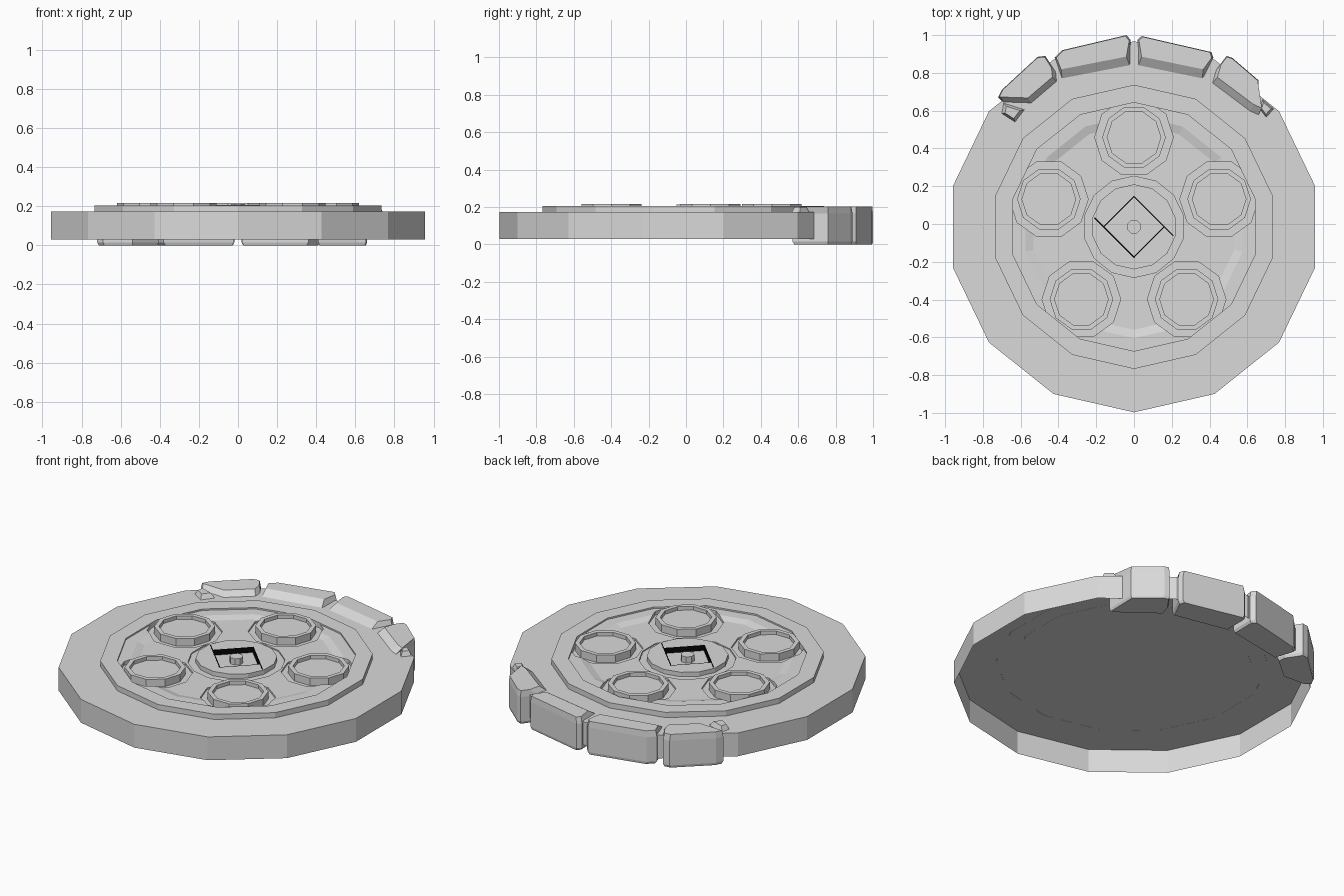
import bpy, bmesh, math
from mathutils import Vector

if "Cube" in bpy.data.objects:
    bpy.data.objects.remove(bpy.data.objects["Cube"], do_unlink=True)


def make_material(name, value):
    mat = bpy.data.materials.new(name)
    mat.use_nodes = True
    colour = (value, value, value, 1)
    mat.diffuse_color = colour
    mat.node_tree.nodes["Principled BSDF"].inputs["Base Color"].default_value = colour
    return mat


GREY = make_material("light grey", 0.7)
BLACK = make_material("black", 0.002)
CENTRE_Y = -0.015
DECK = 0.172      # top of the disc
SEAT = 0.1715     # parts sit just into the deck


def loft(name, rings, mat=GREY, open_foot=False):
    """Skin a stack of equal-sized point rings and cap the ends."""
    bm = bmesh.new()
    rows = [[bm.verts.new(p) for p in ring] for ring in rings]
    n = len(rows[0])
    for low, high in zip(rows, rows[1:]):
        for i in range(n):
            j = (i + 1) % n
            bm.faces.new((low[i], low[j], high[j], high[i]))
    if not open_foot:
        bm.faces.new(rows[0][::-1])
    bm.faces.new(rows[-1])
    bmesh.ops.recalc_face_normals(bm, faces=bm.faces)
    mesh = bpy.data.meshes.new(name)
    bm.to_mesh(mesh)
    bm.free()
    mesh.materials.append(mat)
    obj = bpy.data.objects.new(name, mesh)
    bpy.context.collection.objects.link(obj)
    return obj


def turned(name, sides, profile, x=0, y=CENTRE_Y, phase=-math.pi / 2, open_foot=False):
    """Low-poly turned part from (radius, height) pairs."""
    angles = [phase + math.tau * i / sides for i in range(sides)]
    return loft(name, [[(x + r * math.cos(a), y + r * math.sin(a), z) for a in angles]
                       for r, z in profile], open_foot=open_foot)


def cut(target, cutter):
    cutter.hide_render = True
    cutter.hide_set(True)
    mod = target.modifiers.new("cut", "BOOLEAN")
    mod.operation = "DIFFERENCE"
    mod.solver = "EXACT"
    mod.object = cutter


# Disc, hollow underneath, with a raised ring and a sunken inner plate
turned("disc", 14, [(0.982, 0.03), (0.982, DECK)], open_foot=True)
turned("raised_ring", 14, [(0.752, SEAT), (0.752, 0.204), (0.658, 0.204), (0.658, SEAT)],
       open_foot=True)
plate = turned("inner_plate", 14, [(0.66, SEAT), (0.66, 0.195), (0.59, 0.195), (0.545, 0.183)])

# Five cups, each standing in its own well
for i in range(5):
    a = math.pi / 2 + math.tau * i / 5
    x, y = 0.474 * math.cos(a), CENTRE_Y + 0.474 * math.sin(a)
    turned(f"cup_{i + 1}", 10, [(0.168, SEAT), (0.168, 0.217), (0.142, 0.217), (0.142, 0.195)],
           x, y, 0, True)
    cut(plate, turned(f"cup_well_cutter_{i + 1}", 10, [(0.208, 0.1), (0.208, 0.3)], x, y, 0))
cut(plate, turned("hub_well_cutter", 14, [(0.268, 0.1), (0.268, 0.3)]))

# Hub with a square socket and a centre pin
hub = turned("hub", 14, [(0.266, SEAT), (0.266, 0.178), (0.225, 0.178), (0.225, 0.205)])
cut(hub, turned("socket_cutter", 4, [(0.165, 0.174), (0.165, 0.3)]))
turned("centre_pin", 8, [(0.038, SEAT), (0.038, 0.212)], phase=math.pi / 8, open_foot=True)

# Dark socket walls; two opposite ones run on past the corner as slots
for i in range(4):
    start, end = (Vector((math.cos(t), math.sin(t))) * 0.165
                  for t in (math.pi / 2 * (1 - i), -math.pi / 2 * i))
    along = (end - start).normalized()
    inward = -(start + end).normalized()
    slot = i % 2 == 0
    if slot:
        end += along * 0.065
    corners = [start, end, end + inward * 0.006, start + inward * 0.006]
    loft(f"socket_wall_{i + 1}", [[(p.x, p.y + CENTRE_Y, z) for p in corners]
                                  for z in (0.173, 0.2056 if slot else 0.2045)], BLACK)


def stone(name, outline, slope):
    """Chiselled block whose crown slopes down towards the disc centre."""
    pts = [Vector(p) for p in outline]
    mid = sum(pts, Vector((0, 0))) / len(pts)
    out = mid.normalized()
    crown = []
    for p in pts:
        inner = (p - mid).dot(out) < 0
        crown.append(mid + (p - mid) * 0.96 + out * (slope if inner else 0))
    rings = [[(*(mid + (p - mid) * 0.95), 0.0) for p in pts]]
    rings += [[(*p, z) for p in pts] for z in (0.015, 0.165)]
    rings.append([(*p, 0.202) for p in crown])
    loft(name, rings)


# Run of chunky blocks along the back edge
stone("block_right_outer", [(-0.72, 0.67), (-0.69, 0.64), (-0.54, 0.635), (-0.405, 0.75),
                            (-0.41, 0.80), (-0.47, 0.89), (-0.51, 0.885), (-0.70, 0.71)], 0.035)
stone("block_right_inner", [(-0.38, 0.76), (-0.02, 0.83), (-0.018, 0.975), (-0.04, 1.0),
                            (-0.38, 0.92), (-0.42, 0.88)], 0.055)
stone("block_left_inner", [(0.36, 0.76), (0.42, 0.88), (0.41, 0.91), (0.04, 0.995),
                           (0.018, 0.975), (0.02, 0.83)], 0.055)
stone("block_left_outer", [(0.41, 0.74), (0.61, 0.59), (0.655, 0.57), (0.66, 0.76),
                           (0.52, 0.88), (0.49, 0.89), (0.43, 0.81)], 0.045)


def chip(name, outline):
    """Small wedge lying on the deck."""
    mid = sum((Vector(p) for p in outline), Vector((0, 0))) / len(outline)
    top = [mid + (Vector(p) - mid) * 0.65 for p in outline]
    loft(name, [[(*p, SEAT) for p in outline], [(*p, 0.2) for p in top]])


# Small chips beside the end blocks
chip("chip_right", [(-0.69, 0.64), (-0.70, 0.585), (-0.63, 0.54), (-0.58, 0.605)])
chip("chip_left", [(0.665, 0.61), (0.70, 0.565), (0.74, 0.61), (0.68, 0.66)])
